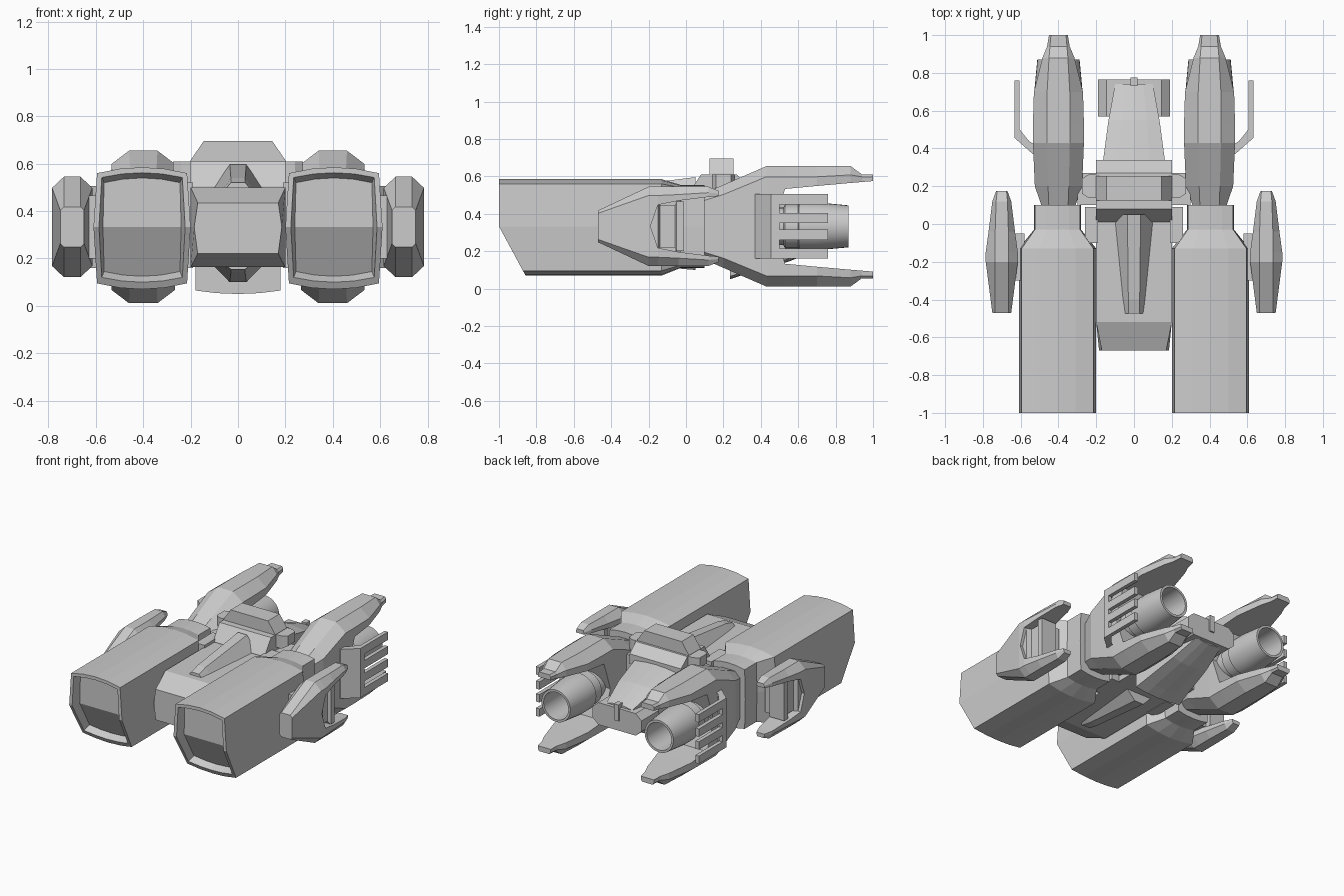
import bpy, bmesh, math

if "Cube" in bpy.data.objects:
    bpy.data.objects.remove(bpy.data.objects["Cube"], do_unlink=True)

grey = bpy.data.materials.new("hull grey")
grey.use_nodes = True
COLOUR = (0.6, 0.6, 0.6, 1)
grey.diffuse_color = COLOUR
grey.node_tree.nodes["Principled BSDF"].inputs["Base Color"].default_value = COLOUR
MID = 0.333  # height of the horizontal symmetry plane


def loft(name, rings, caps=True, closed=False, mirror="", base=0.0):
    """Skin a row of equal-sized point rings; mirror lists the axes to repeat on."""
    bm = bmesh.new()
    rows = [[bm.verts.new(p) for p in ring] for ring in rings]
    n = len(rows[0])
    pairs = list(zip(rows, rows[1:])) + ([(rows[-1], rows[0])] if closed else [])
    for a, b in pairs:
        for i in range(n):
            j = (i + 1) % n
            bm.faces.new((a[i], a[j], b[j], b[i]))
    if caps and not closed:
        for row in (rows[0], rows[-1]):
            # two halves, so that a bent end stays crisp
            h = n // 2
            bm.faces.new(row[:h + 1])
            bm.faces.new(row[h:] + row[:1])
    bmesh.ops.recalc_face_normals(bm, faces=bm.faces)
    mesh = bpy.data.meshes.new(name)
    bm.to_mesh(mesh)
    bm.free()
    mesh.materials.append(grey)
    obj = bpy.data.objects.new(name, mesh)
    bpy.context.collection.objects.link(obj)
    obj.location.z = base
    if mirror:
        mod = obj.modifiers.new("mirror", "MIRROR")
        mod.use_axis = ["X" in mirror, False, "Z" in mirror]
        mod.use_mirror_merge = False
    return obj


def rect(y, x0, x1, z0, z1):
    return [(x0, y, z0), (x1, y, z0), (x1, y, z1), (x0, y, z1)]


def box(name, x0, x1, y0, y1, z0, z1, mirror="", base=0.0):
    return loft(name, [rect(y0, x0, x1, z0, z1), rect(y1, x0, x1, z0, z1)],
                mirror=mirror, base=base)


def arched(y, cx, wide, flat, z0, z1, bow, slant=False):
    """Ring with bowed top and bottom; slant leans its lower half back."""
    steps = (1, 0.5, 0, -0.5, -1)
    pts = [(wide, MID)] + [(flat * u, z1 - bow * u * u) for u in steps]
    pts += [(-wide, MID)] + [(-flat * u, z0 + bow * u * u) for u in steps]
    lean = 0.54 if slant else 0
    return [(cx + x, y + lean * max(0, MID - z), z) for x, z in pts]


# Intake nacelles with a shallow recessed mouth and a narrower neck
C = 0.405
loft("intake_nacelle", [
    arched(-0.94, C, 0.165, 0.16, 0.125, 0.54, 0.02, True),
    arched(-1.0, C, 0.182, 0.17, 0.1, 0.562, 0.02, True),
    arched(-1.0, C, 0.205, 0.19, 0.07, 0.585, 0.025, True),
    arched(-0.13, C, 0.205, 0.19, 0.07, 0.585, 0.025),
    arched(-0.03, C, 0.125, 0.12, 0.11, 0.555, 0.015),
    arched(0.1, C, 0.125, 0.12, 0.11, 0.555, 0.015)], mirror="X")


def claw_ring(cx, y, w, wt, zb, zs, zt):
    """Chamfered ring of the upper half of a claw, heights relative to MID."""
    return [(cx - w, y, zb), (cx + w, y, zb), (cx + w, y, zs),
            (cx + wt, y, zt), (cx - wt, y, zt), (cx - w, y, zs)]


# Rear claw pods: upper half mirrored below
rear = [(0.07, .08, .05, 0, .13, .165), (0.2, .125, .055, 0, .17, .222),
        (0.43, .135, .06, 0, .265, .322), (0.46, .135, .06, 0, .265, .322),
        (0.53, .135, .06, .2, .265, .322), (0.7, .13, .06, .216, .265, .322),
        (0.88, .085, .05, .232, .275, .322), (0.94, .06, .045, .237, .265, .278),
        (1.0, .05, .04, .242, .265, .278)]
loft("rear_claw_pod", [claw_ring(0.4, *s) for s in rear], mirror="XZ", base=MID)

# Side claw pods
side = [(-0.47, .05, .035, 0, .07, .085), (-0.2, .085, .035, 0, .165, .212),
        (-0.19, .085, .035, 0, .165, .212), (-0.15, .085, .035, .115, .165, .212),
        (-0.04, .07, .035, .137, .17, .212), (0.12, .05, .03, .157, .18, .212),
        (0.175, .03, .025, .162, .175, .19)]
loft("side_claw_pod", [claw_ring(0.7, *s) for s in side], mirror="XZ", base=MID)
loft("side_pod_core", [rect(y, .64 - d, .755 + d, .2 - d, .466 + d) for y, d in
                       ((-.2, .01), (-.15, .01), (-.14, -.02), (-.06, -.02),
                        (-.05, .0), (-.01, .0))], mirror="X")
box("side_pod_mount", .58, .66, -.3, -.05, .2, .466, mirror="X")

# Rear exhaust nozzles, hollow
profile = [(.44, .1), (.52, .1), (.53, .118), (.6, .118), (.605, .128), (.7, .128),
           (.87, .112), (.87, .096), (.62, .096), (.62, .01)]
SIDES = 32
nozzle = loft("exhaust_nozzle", [
    [(0.4 + r * math.cos(k * math.tau / SIDES), y, MID + r * math.sin(k * math.tau / SIDES))
     for k in range(SIDES)] for y, r in profile], mirror="X")
bpy.context.view_layer.objects.active = nozzle
nozzle.select_set(True)
bpy.ops.object.shade_smooth_by_angle(angle=math.radians(30))
nozzle.select_set(False)

# Guard plates with three prongs outside each nozzle
loft("guard_plate", [[(.5, .37, z), (.535, .37, z), (.632, .455, z), (.632, .5, z),
                      (.605, .5, z), (.605, .468, z), (.53, .405, z), (.5, .405, z)]
                     for z in (.16, .506)], mirror="X")
for i, (low, high) in enumerate(((.16, .215), (.26, .405), (.45, .506))):
    if i == 1:
        # the middle prong is split by a thin slot
        box("guard_prong_mid_low", .605, .632, .5, .76, low, .315, mirror="X")
        low = .35
    box("guard_prong", .605, .632, .5, .76, low, high, mirror="X")

# Central hull with a blunt bevelled nose
hull = [(-.67, .17, .185, .22, .435), (-.52, .2, .2, .163, .5), (.27, .2, .2, .163, .5)]
loft("central_hull", [[(-w, y, a), (w, y, a), (m, y, MID), (w, y, b), (-w, y, b), (-m, y, MID)]
                      for y, w, m, a, b in hull])

# Braces from the hull to the nacelle necks
box("neck_brace", .19, .26, -.1, .09, .16, .52, mirror="X")
box("pod_brace", .18, .3, .1, .27, .2, .5, mirror="X")

# Tapered spine fins above and below the hull
for name, root, rise in (("dorsal_fin", .49, 1), ("ventral_fin", .176, -1)):
    fin = [(-.475, .055, .03, .03), (-.4, .065, .03, .05), (.05, .11, .035, .106)]
    if rise < 0:
        fin = [(y, w, t, h * .72) for y, w, t, h in fin]
    loft(name, [[(-w, y, root), (w, y, root), (t, y, root + rise * h), (-t, y, root + rise * h)]
                for y, w, t, h in fin])

# Cabin: sloped base, cross bar and raised roof
loft("cabin_base", [[(x, .01, .48), (x, .01, .505), (x, .08, .61), (x, .27, .61),
                     (x, .34, .55), (x, .34, .48)] for x in (-.2, .2)])
loft("cross_bar", [[(x, .2 - d, z0), (x, .2 + d, z0), (x, .2 + d, .61), (x, .2 - d, .61)]
                   for x, d, z0 in ((-.275, .04, .54), (-.24, .062, .52),
                                    (.24, .062, .52), (.275, .04, .54))])
loft("cabin_roof", [[(-w, .125, z), (w, .125, z), (w, .255, z), (-w, .255, z)]
                    for z, w in ((.57, .2), (.615, .2), (.695, .145))])

# Tapering tail with an arched belly
tail = [(.235, .18, .05, .545), (.31, .167, .075, .535), (.55, .135, .145, .475),
        (.74, .1, .22, .4)]
loft("tail_boom", [arched(y, 0, w, w, a, b, .015) for y, w, a, b in tail])

# Tail end block with bevelled corners
loft("tail_block", [[(-w, y, .23), (w, y, .23), (w + .045, y, .27), (w + .045, y, .345),
                     (w, y, .385), (-w, y, .385), (-w - .045, y, .345), (-w - .045, y, .27)]
                    for y, w in ((.57, .145), (.765, .145))])
box("tail_light", -.018, .018, .73, .775, .3, .415)
